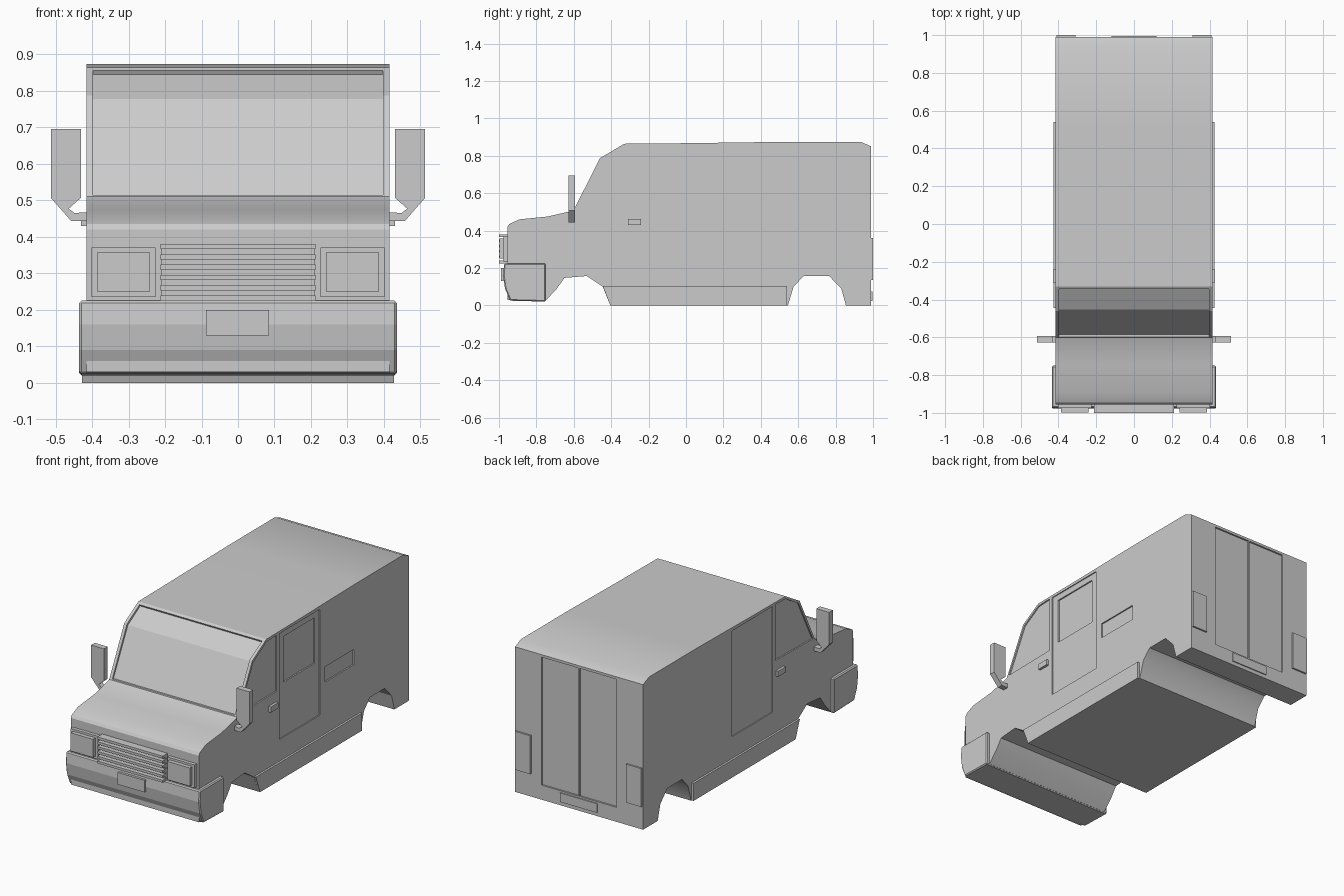
import bpy, bmesh, math

if "Cube" in bpy.data.objects:
    bpy.data.objects.remove(bpy.data.objects["Cube"])


def prism(name, pts, a, b, axis='x'):
    """Extrude a 2D profile: (y,z) along x, or (x,z) along y."""
    bm = bmesh.new()
    place = (lambda p, t: (t, p[0], p[1])) if axis == 'x' else (lambda p, t: (p[0], t, p[1]))
    lo = [bm.verts.new(place(p, a)) for p in pts]
    hi = [bm.verts.new(place(p, b)) for p in pts]
    bm.faces.new(lo)
    bm.faces.new(hi)
    for i in range(len(pts)):
        j = (i + 1) % len(pts)
        bm.faces.new((lo[i], lo[j], hi[j], hi[i]))
    bmesh.ops.recalc_face_normals(bm, faces=bm.faces)
    me = bpy.data.meshes.new(name)
    bm.to_mesh(me)
    bm.free()
    ob = bpy.data.objects.new(name, me)
    bpy.context.collection.objects.link(ob)
    return ob


def box(name, x0, x1, y0, y1, z0, z1):
    return prism(name, [(y0, z0), (y1, z0), (y1, z1), (y0, z1)], x0, x1)


def activate(ob):
    bpy.ops.object.select_all(action='DESELECT')
    ob.select_set(True)
    bpy.context.view_layer.objects.active = ob


def cut(ob, cutter):
    activate(ob)
    m = ob.modifiers.new("recess", 'BOOLEAN')
    m.operation, m.solver, m.object = 'DIFFERENCE', 'EXACT', cutter
    bpy.ops.object.modifier_apply(modifier=m.name)
    bpy.data.objects.remove(cutter)


def bevel(ob, width):
    m = ob.modifiers.new("bevel", 'BEVEL')
    m.width, m.segments, m.limit_method = width, 1, 'ANGLE'
    m.angle_limit = math.radians(60)


W = 0.415

# Body shell: one side profile with wheel arches running full width
body = prism("van_body", [
    (-0.955, 0.03), (-0.955, 0.42), (-0.945, 0.435), (-0.89, 0.46), (-0.74, 0.475), (-0.61, 0.505),
    (-0.60, 0.51), (-0.46, 0.787), (-0.33, 0.864), (0.0, 0.867), (0.5, 0.874), (0.935, 0.874),
    (0.99, 0.85), (0.99, 0.0), (0.855, 0.0), (0.83, 0.09), (0.765, 0.157), (0.63, 0.157),
    (0.575, 0.1), (0.545, 0.0), (-0.405, 0.0), (-0.445, 0.1), (-0.53, 0.157), (-0.65, 0.147),
    (-0.69, 0.09), (-0.75, 0.025), (-0.93, 0.025)], -W, W)

# Windscreen recess
cut(body, prism("windscreen_cutter", [
    (-0.68, 0.515), (-0.586, 0.515), (-0.452, 0.777), (-0.339, 0.845),
    (-0.38, 0.92), (-0.52, 0.84)], -0.397, 0.397))

# Side recesses: cab window and side door on both sides
cab = [(-0.583, 0.518), (-0.235, 0.523), (-0.235, 0.852), (-0.33, 0.848), (-0.451, 0.775)]
for s in (-1, 1):
    cut(body, prism("cab_window_cutter", cab, s * (W - 0.008), s * 0.5))
    d = sorted((s * (W - 0.006), s * 0.5))
    cut(body, box("side_door_cutter", *d, -0.21, 0.168, 0.23, 0.85))

# Door window and service panel, right side only
cut(body, box("door_window_cutter", W - 0.014, 0.5, -0.165, 0.125, 0.547, 0.815))
cut(body, box("side_panel_cutter", W - 0.008, 0.5, 0.213, 0.48, 0.405, 0.495))

# Rear door recesses
for x0, x1 in ((-0.243, -0.003), (0.003, 0.243)):
    cut(body, box("rear_door_cutter", x0, x1, 0.98, 1.1, 0.085, 0.835))

activate(body)
bpy.ops.object.shade_smooth_by_angle(angle=math.radians(28))

# Front bumper and plates
bumper = prism("front_bumper", [
    (-0.972, 0.225), (-0.978, 0.16), (-0.968, 0.09), (-0.94, 0.025),
    (-0.75, 0.02), (-0.75, 0.225)], -0.435, 0.435)
bevel(bumper, 0.006)
box("front_plate", -0.088, 0.085, -0.988, -0.96, 0.13, 0.2)
box("rear_plate", -0.12, 0.12, 0.98, 0.996, 0.022, 0.075)

# Grille backing and slats
box("grille_back", -0.21, 0.21, -0.975, -0.95, 0.225, 0.38)
for i in range(6):
    z = 0.225 + i * 0.0282
    box("grille_slat", -0.212, 0.212, -1.0, -0.95, z, z + 0.0141)

for s, side in ((1, "right"), (-1, "left")):
    def sbox(name, x0, x1, *r):
        return box(f"{side}_{name}", *sorted((s * x0, s * x1)), *r)

    # Lamps
    sbox("headlight_housing", 0.226, 0.402, -0.975, -0.95, 0.235, 0.37)
    sbox("headlight", 0.241, 0.386, -0.998, -0.96, 0.25, 0.357)
    sbox("tail_light", 0.31, 0.41, 0.98, 1.0, 0.135, 0.36)

    # Cab door handle
    sbox("door_handle", 0.4, 0.43, -0.31, -0.24, 0.43, 0.463)

    # Sill skirt
    prism(f"{side}_sill_skirt", [(-0.405, 0), (0.54, 0), (0.54, 0.103), (-0.445, 0.103)],
          s * 0.40, s * 0.427)

    # Wing mirror with arm
    mirror = [(0.43, 0.695), (0.513, 0.695), (0.513, 0.507), (0.457, 0.443), (0.405, 0.443),
              (0.405, 0.468), (0.448, 0.465), (0.464, 0.477), (0.43, 0.507)]
    prism(f"{side}_wing_mirror", [(s * x, z) for x, z in mirror], -0.627, -0.593, 'y')
